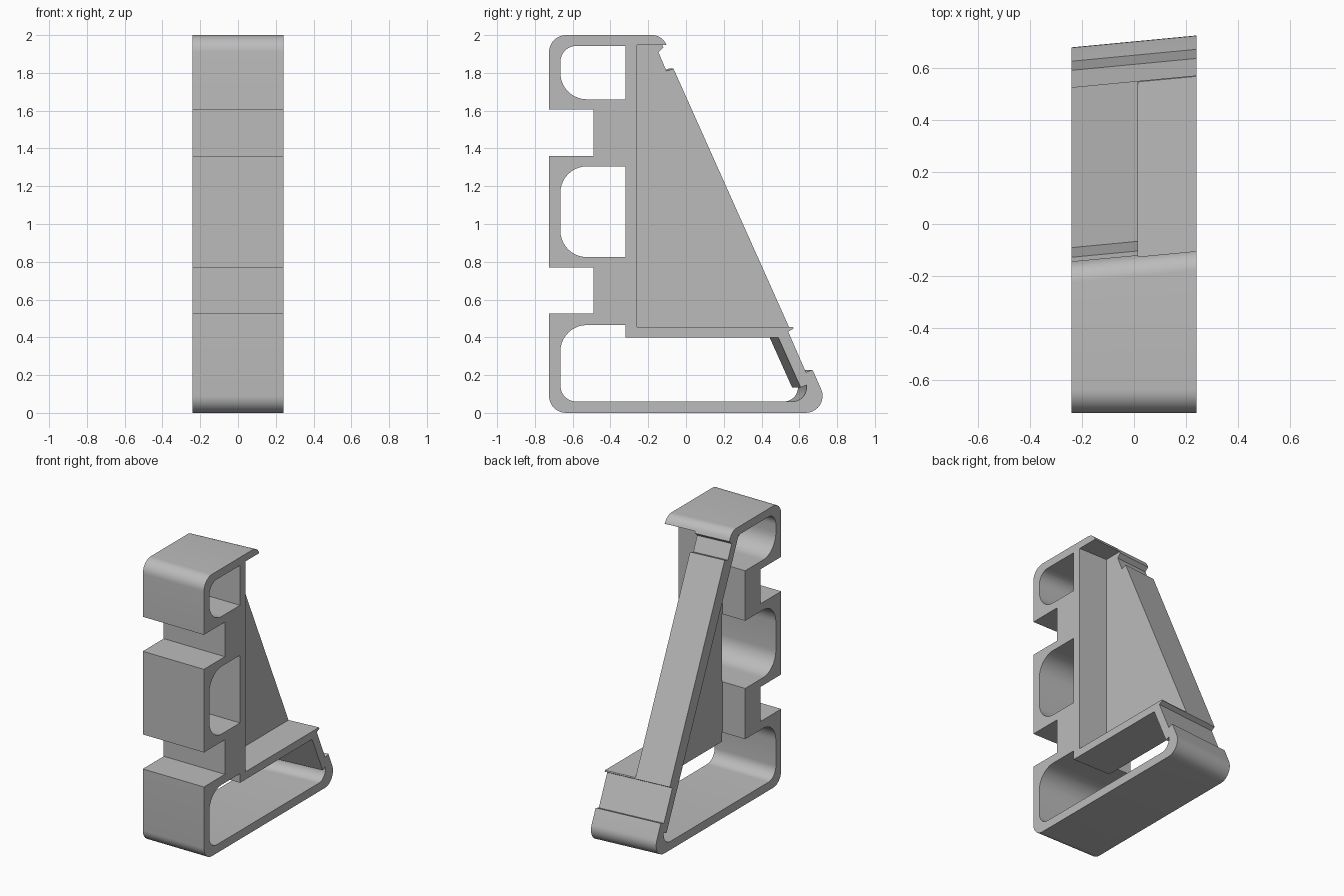
import bpy, bmesh, math
from mathutils import Vector

cube = bpy.data.objects.get("Cube")
if cube:
    bpy.data.objects.remove(cube, do_unlink=True)

HALF = 0.24      # half width along x
SKEW = 0.095     # the rear face runs slightly askew across the width

grey = bpy.data.materials.new("plain grey")
grey.use_nodes = True
colour = (0.5, 0.5, 0.5, 1)
grey.diffuse_color = colour
grey.node_tree.nodes["Principled BSDF"].inputs["Base Color"].default_value = colour


def rounded(profile, steps=10):
    """Turn (y, z, radius) corners into a filleted outline."""
    out = []
    n = len(profile)
    for i, corner in enumerate(profile):
        p = Vector(corner[:2])
        if len(corner) < 3:
            out.append(p)
            continue
        a = (Vector(profile[i - 1][:2]) - p).normalized()
        b = (Vector(profile[(i + 1) % n][:2]) - p).normalized()
        r, half = corner[2], a.angle(b) / 2
        centre = p + (a + b).normalized() * r / math.sin(half)
        start = p + a * r / math.tan(half) - centre
        end = p + b * r / math.tan(half) - centre
        sweep = math.pi - 2 * half
        for k in range(steps + 1):
            t = k / steps
            out.append(centre + (start * math.sin((1 - t) * sweep)
                                 + end * math.sin(t * sweep)) / math.sin(sweep))
    return out


def extrude(name, profile, x0, x1):
    """Extrude a side profile along x, skewing its rear portion."""
    bm = bmesh.new()
    rings = []
    for x in (x0, x1):
        rings.append([bm.verts.new((x, p.x + (SKEW * (x - HALF) if p.x > -0.22 else 0), p.y))
                      for p in rounded(profile)])
    lo, hi = rings
    bm.faces.new(lo)
    bm.faces.new(hi[::-1])
    for i in range(len(lo)):
        j = (i + 1) % len(lo)
        bm.faces.new((lo[i], hi[i], hi[j], lo[j]))
    bmesh.ops.recalc_face_normals(bm, faces=bm.faces)
    mesh = bpy.data.meshes.new(name)
    bm.to_mesh(mesh)
    bm.free()
    mesh.materials.append(grey)
    obj = bpy.data.objects.new(name, mesh)
    bpy.context.collection.objects.link(obj)
    return obj


# Outer body: three front pads, top lip, sloping rail and hooked foot
body = extrude("bracket_body", [
    (-0.725, 0, 0.09), (-0.725, 0.525), (-0.49, 0.525), (-0.49, 0.77),
    (-0.725, 0.77), (-0.725, 1.36), (-0.49, 1.36), (-0.49, 1.605),
    (-0.725, 1.605), (-0.725, 2, 0.09), (-0.127, 2, 0.08), (-0.105, 1.95),
    (-0.098, 1.935), (-0.125, 1.91), (-0.082, 1.81), (-0.045, 1.823),
    (0.57, 0.447), (0.541, 0.43), (0.635, 0.215), (0.67, 0.228),
    (0.772, 0, 0.09)], -HALF, HALF)

# Openings behind the pads
OUT = HALF + 0.05
cutters = [
    extrude("upper_opening", [(-0.665, 1.66, 0.14), (-0.665, 1.943, 0.085),
                              (-0.32, 1.943), (-0.32, 1.66)], -OUT, OUT),
    extrude("middle_opening", [(-0.665, 0.825, 0.14), (-0.665, 1.305, 0.14),
                               (-0.32, 1.305), (-0.32, 0.825)], -OUT, OUT),
    extrude("lower_opening", [(-0.665, 0.06, 0.085), (-0.665, 0.465, 0.14),
                              (-0.32, 0.465), (-0.32, 0.40), (0.488, 0.40),
                              (0.607, 0.135), (0.638, 0.148), (0.64, 0.06, 0.075)],
            -OUT, OUT),
    # Pocket that leaves the ledge and the web on the +x side
    extrude("ledge_pocket", [(-0.26, 0.455), (-0.26, 1.948), (0.9, 1.948),
                             (0.9, 0.455)], 0.015, OUT),
    # Pocket between column and rail on the -x side
    extrude("rail_pocket", [(-0.321, 0.39), (-0.321, 1.942), (-0.202, 1.942, 0.04),
                            (0.492, 0.39)], -OUT, -0.06),
]

bpy.ops.object.select_all(action="DESELECT")
bpy.context.view_layer.objects.active = body
body.select_set(True)
for cutter in cutters:
    cutter.hide_render = True
    mod = body.modifiers.new(cutter.name, "BOOLEAN")
    mod.operation = "DIFFERENCE"
    mod.solver = "EXACT"
    mod.object = cutter
    bpy.ops.object.modifier_apply(modifier=mod.name)
    bpy.data.objects.remove(cutter, do_unlink=True)

bpy.ops.object.shade_smooth_by_angle(angle=math.radians(25))
